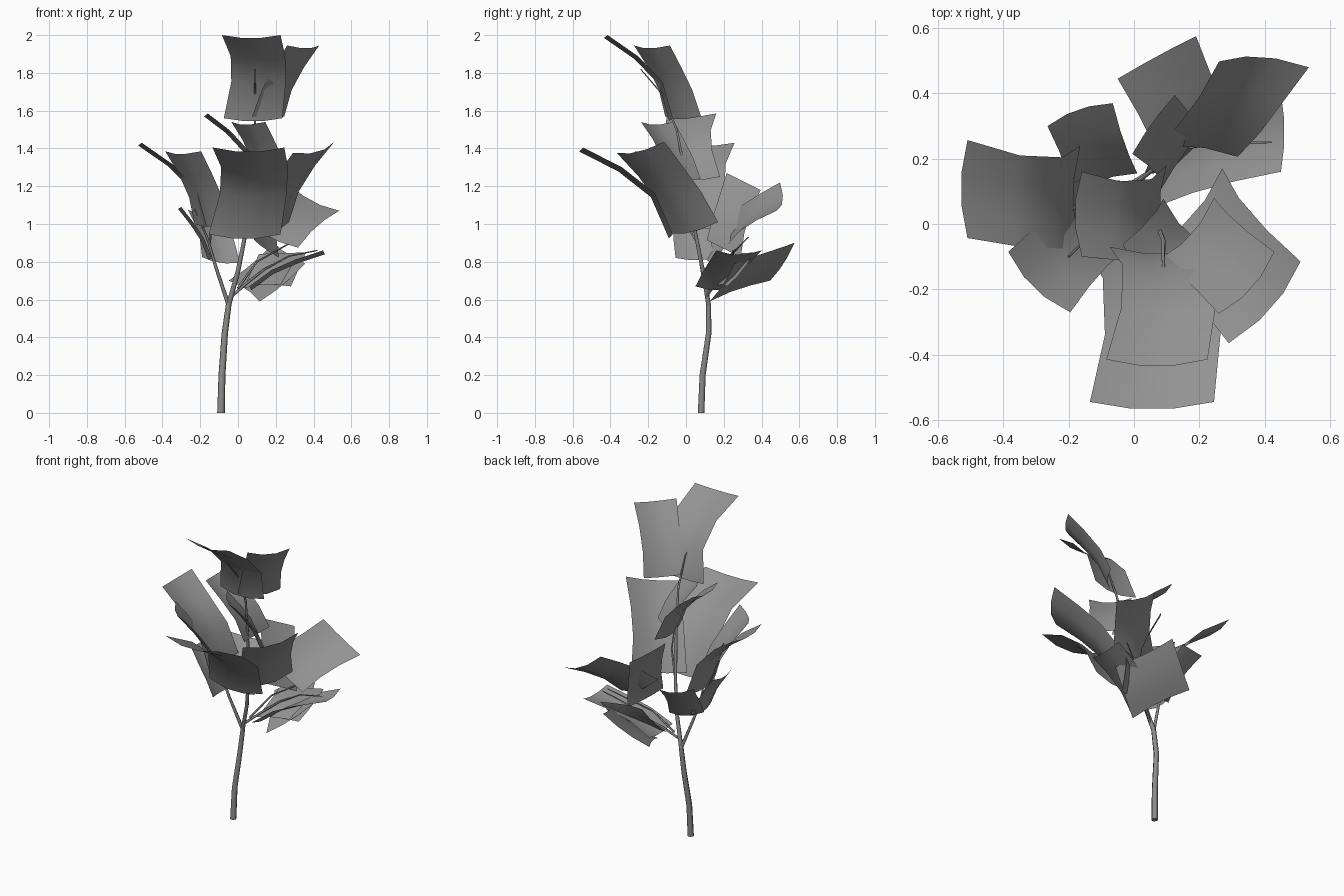
import bpy, bmesh, math
from mathutils import Vector as V

cube = bpy.data.objects.get("Cube")
if cube:
    bpy.data.objects.remove(cube)


def material(name, value):
    m = bpy.data.materials.new(name)
    m.use_nodes = True
    col = (value, value, value, 1)
    m.diffuse_color = col
    m.node_tree.nodes["Principled BSDF"].inputs["Base Color"].default_value = col
    return m


leaf_grey = material("leaf grey", 0.29)
bark_grey = material("bark grey", 0.26)


# Curved leaf sheet: arched along its length, sagging across its width
def leaf(name, base, tip, left, shift=0.0, bow=0.06, sag=0.11, n=3):
    base, tip, left = V(base), V(tip), V(left)
    length, width = (tip - base).length, left.length
    normal = (tip - base).cross(left).normalized()
    bm = bmesh.new()
    grid = []
    for j in range(n + 1):
        v = j / n
        wave = math.sin(math.pi * v)
        arch = bow * length * math.sin(math.pi * v ** 0.75)
        row = []
        for i in range(n + 1):
            u = i / n
            p = base.lerp(tip, v) + left * ((u - 0.5) * (1 - 0.08 * wave) + shift * wave)
            p += normal * (arch - sag * width * math.sin(math.pi * u))
            row.append(bm.verts.new(p))
        grid.append(row)
    for a, b in zip(grid, grid[1:]):
        for i in range(n):
            bm.faces.new((a[i], b[i], b[i + 1], a[i + 1])).smooth = True
    mesh = bpy.data.meshes.new(name)
    bm.normal_update()
    bm.to_mesh(mesh)
    bm.free()
    mesh.materials.append(leaf_grey)
    bpy.context.collection.objects.link(bpy.data.objects.new(name, mesh))


# Tapered six-sided stem swept through a path
def stem(name, points, r0, r1, sides=6):
    pts = [V(p) for p in points]
    bm = bmesh.new()
    rings = []
    for k, p in enumerate(pts):
        d = (pts[min(k + 1, len(pts) - 1)] - pts[max(k - 1, 0)]).normalized()
        if k == 0 and p.z == 0:
            d = V((0, 0, 1))
        ax = d.cross(V((0, 1, 0))).normalized()
        ay = d.cross(ax)
        r = r0 + (r1 - r0) * k / (len(pts) - 1)
        angles = [math.tau * s / sides for s in range(sides)]
        rings.append([bm.verts.new(p + r * (ax * math.cos(t) + ay * math.sin(t))) for t in angles])
    for a, b in zip(rings, rings[1:]):
        for s in range(sides):
            t = (s + 1) % sides
            bm.faces.new((a[s], a[t], b[t], b[s])).smooth = True
    bm.faces.new(rings[0])
    bm.faces.new(rings[-1])
    bmesh.ops.recalc_face_normals(bm, faces=bm.faces)
    mesh = bpy.data.meshes.new(name)
    bm.to_mesh(mesh)
    bm.free()
    mesh.materials.append(bark_grey)
    bpy.context.collection.objects.link(bpy.data.objects.new(name, mesh))


# Trunk and branches
fork = (-0.05, 0.12, 0.57)
stem("trunk", [(-0.09, 0.08, 0), (-0.085, 0.088, 0.2), (-0.07, 0.12, 0.42), fork], 0.02, 0.015)
stem("main_branch", [fork, (0, 0.09, 0.75), (0.04, 0.05, 0.95), (0.07, 0, 1.25),
                     (0.09, -0.05, 1.5), (0.09, -0.12, 1.68), (0.09, -0.24, 1.82)], 0.014, 0.003)
stem("left_branch", [fork, (-0.12, 0.08, 0.78), (-0.16, 0.06, 0.92), (-0.23, 0.03, 1.08)], 0.011, 0.004)
stem("left_twig", [(-0.15, 0.06, 0.9), (-0.13, -0.03, 1.05), (-0.2, -0.1, 1.2)], 0.006, 0.003)
stem("front_twig", [(0.04, 0.05, 0.95), (0.13, -0.04, 1.1), (0.19, -0.17, 1.24)], 0.007, 0.003)
stem("low_branch", [(-0.03, 0.11, 0.62), (0.05, 0.16, 0.69), (0.14, 0.23, 0.76),
                    (0.27, 0.25, 0.83), (0.42, 0.25, 0.86)], 0.008, 0.003)
stem("back_twig", [(0, 0.12, 0.66), (0.1, 0.2, 0.8), (0.33, 0.33, 0.93)], 0.007, 0.003)

# Leaves: base centre, tip centre, vector across the width
leaf("top_leaf", (0.08, -0.07, 1.56), (0.07, -0.415, 2.0), (0.31, 0, 0), 0.12, 0.14, 0.09)
leaf("top_side_leaf", (0.16, -0.015, 1.57), (0.345, -0.18, 1.945), (0.17, 0.19, 0))
leaf("upper_leaf", (0.1, 0.05, 1.25), (-0.16, 0.03, 1.585), (0, -0.26, 0), 0.12, 0.12)
leaf("upper_side_leaf", (0.18, -0.01, 1.24), (0.055, -0.15, 1.54), (0.18, -0.175, 0))
leaf("front_leaf", (0.035, -0.07, 0.945), (0.055, -0.545, 1.405), (0.38, 0, 0), 0.12, 0.14, 0.09)
leaf("front_side_leaf", (0.16, 0.045, 0.98), (0.4, -0.24, 1.405), (0.22, 0.25, 0.06))
leaf("right_leaf", (-0.165, 0.09, 0.99), (-0.51, 0.107, 1.43), (0, -0.3, 0), 0.12, 0.14, 0.09)
leaf("right_side_leaf", (-0.135, 0, 1.0), (-0.29, -0.178, 1.385), (0.19, -0.185, 0))
leaf("inner_leaf", (-0.14, 0.05, 0.82), (-0.3, 0.06, 1.09), (0, -0.21, 0), 0.12)
leaf("inner_back_leaf", (-0.09, 0.12, 0.81), (-0.165, 0.335, 1.06), (-0.2, -0.07, 0.03))
leaf("back_leaf", (0.18, 0.215, 0.95), (0.398, 0.489, 1.145), (-0.275, 0.018, 0.15))
leaf("back_side_leaf", (0.15, 0.2, 0.87), (0.06, 0.305, 1.225), (-0.13, -0.18, 0.09), sag=0.03)
leaf("low_leaf", (0.06, 0.17, 0.67), (0.45, 0.28, 0.86), (0, 0.24, 0))
leaf("low_side_leaf", (0.07, 0.22, 0.75), (0.32, 0.29, 0.76), (0.08, 0.14, 0.18), sag=0.05)
leaf("low_back_leaf", (0.235, 0.19, 0.69), (0.07, 0.51, 0.8), (-0.24, -0.13, -0.2), bow=0.02, sag=0.04)
